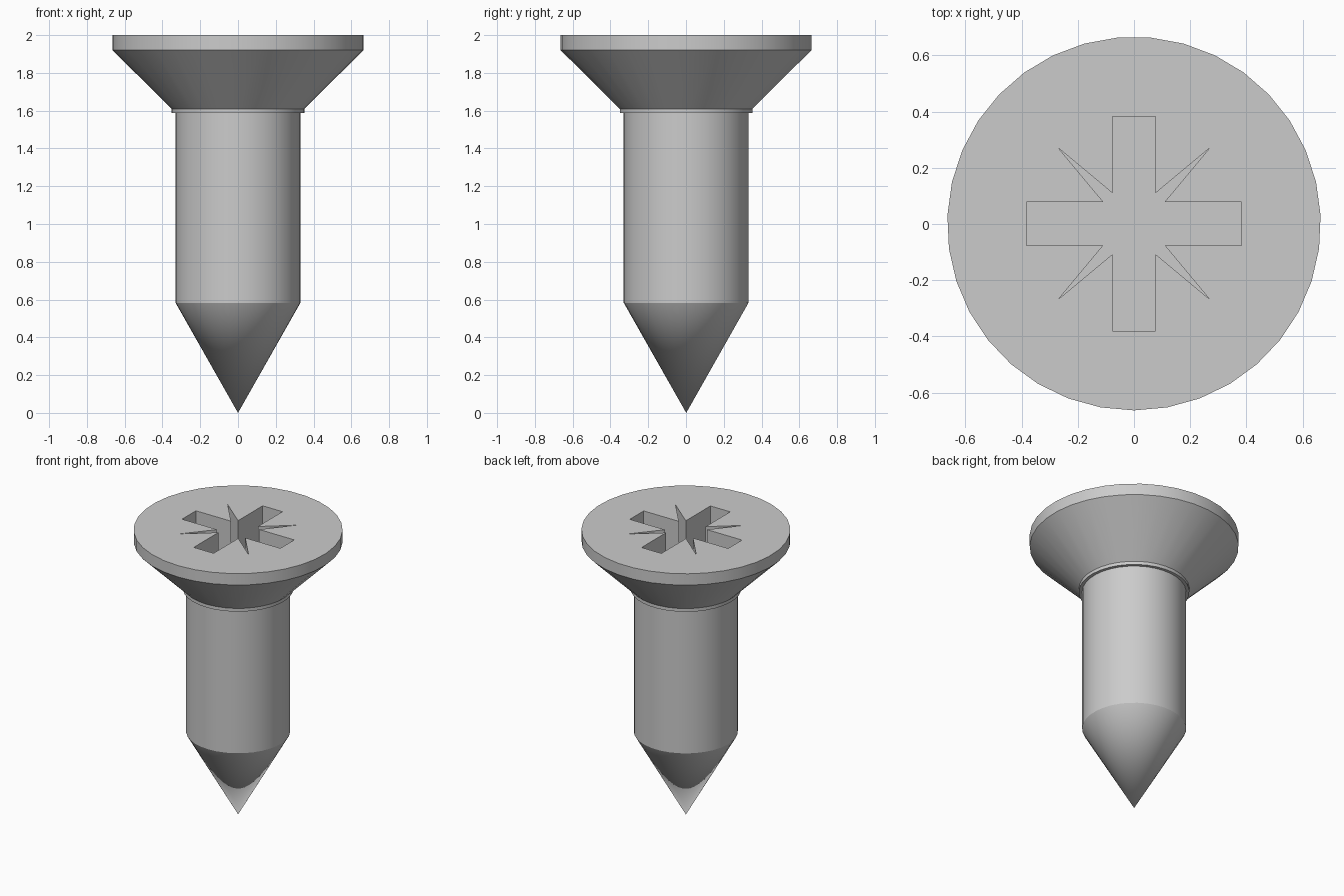
import bpy, bmesh, math

if "Cube" in bpy.data.objects:
    bpy.data.objects.remove(bpy.data.objects["Cube"])

SIDES = 35
RECESS_DEPTH = 0.3


def new_object(name, bm):
    bmesh.ops.recalc_face_normals(bm, faces=bm.faces)
    mesh = bpy.data.meshes.new(name)
    bm.to_mesh(mesh)
    bm.free()
    obj = bpy.data.objects.new(name, mesh)
    bpy.context.collection.objects.link(obj)
    return obj


def lathe(name, profile):
    """Closed solid of revolution: point at the bottom, flat cap on top."""
    bm = bmesh.new()
    tip = bm.verts.new((0, 0, 0))
    rings = []
    for r, z in profile:
        angles = [2 * math.pi * i / SIDES - math.pi / 2 for i in range(SIDES)]
        rings.append([bm.verts.new((r * math.cos(a), r * math.sin(a), z)) for a in angles])
    for i in range(SIDES):
        j = (i + 1) % SIDES
        bm.faces.new((tip, rings[0][j], rings[0][i]))
        for low, high in zip(rings, rings[1:]):
            bm.faces.new((low[i], low[j], high[j], high[i]))
    bm.faces.new(rings[-1])
    return new_object(name, bm)


# Screw body: point, shank, thin collar, countersunk head
screw = lathe("screw", [(0.331, 0.583), (0.331, 1.587), (0.352, 1.587),
                        (0.352, 1.61), (0.665, 1.92), (0.665, 2.0)])

# Cross recess with a thin diagonal spike between each pair of arms
quarter = [(0.382, -0.077), (0.382, 0.077), (0.109, 0.077), (0.27, 0.27), (0.077, 0.109)]
bm = bmesh.new()
outline = []
for k in range(4):
    c, s = round(math.cos(k * math.pi / 2)), round(math.sin(k * math.pi / 2))
    outline += [bm.verts.new((x * c - y * s, x * s + y * c, 2.0 - RECESS_DEPTH))
                for x, y in quarter]
    # inner corner leading from the spike to the next arm is the last quarter point
base = bm.faces.new(outline)
top = bmesh.ops.extrude_face_region(bm, geom=[base])
bmesh.ops.translate(bm, vec=(0, 0, RECESS_DEPTH + 0.2),
                    verts=[v for v in top["geom"] if isinstance(v, bmesh.types.BMVert)])
if not any(len(f.verts) == len(outline) and f.calc_center_median().z < 2 for f in bm.faces):
    bm.faces.new(outline)
cutter = new_object("recess_cutter", bm)
cutter.hide_render = True

# Cut the recess and bake the result
cut = screw.modifiers.new("recess", 'BOOLEAN')
cut.operation = 'DIFFERENCE'
cut.solver = 'EXACT'
cut.object = cutter
bpy.context.view_layer.objects.active = screw
screw.select_set(True)
bpy.ops.object.modifier_apply(modifier=cut.name)
bpy.data.objects.remove(cutter)

# Smooth the round sides, keep the rims sharp
bpy.ops.object.shade_smooth_by_angle(angle=math.radians(25))
screw.location.y = 0.0013
